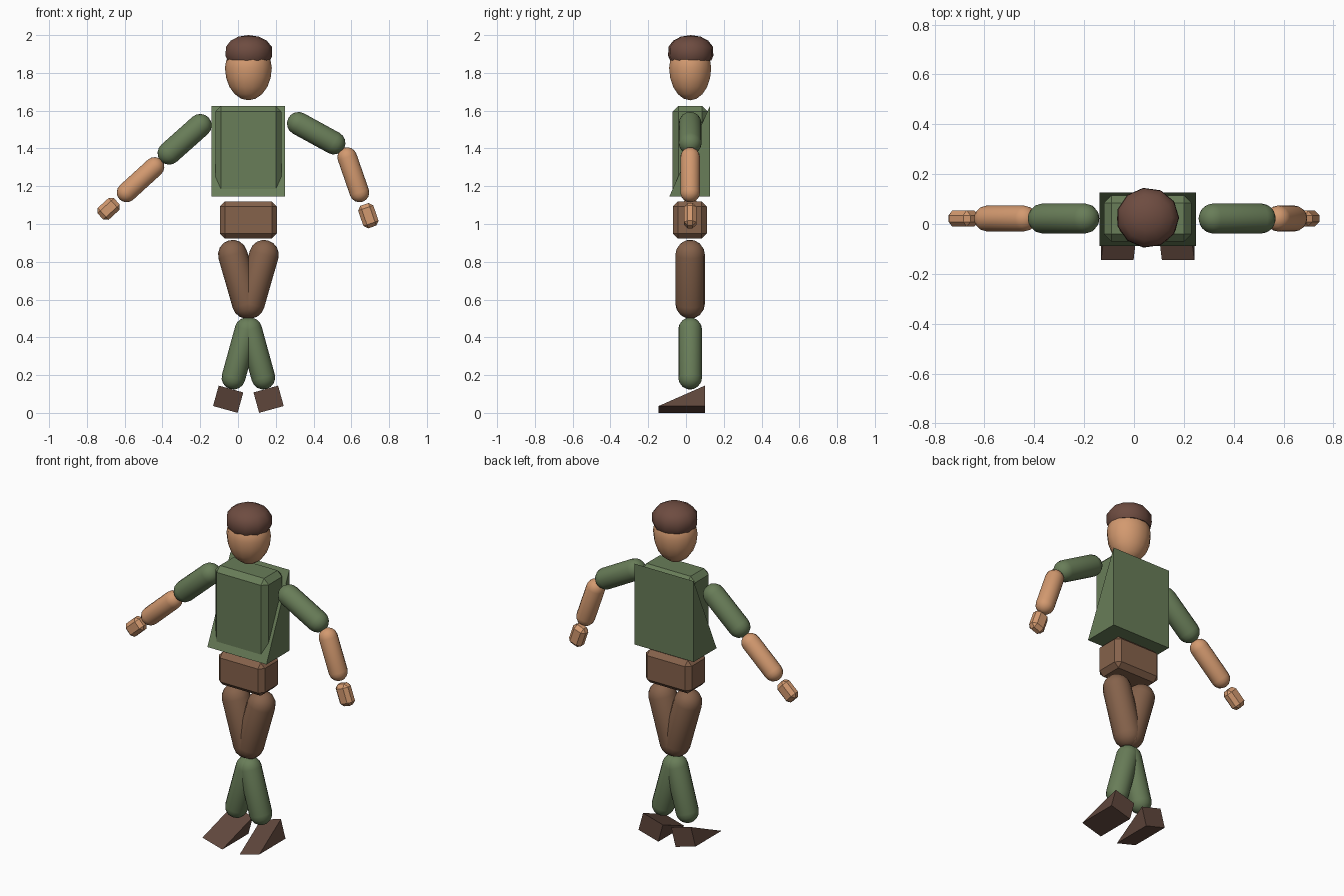
import bpy, bmesh, math
from mathutils import Matrix, Vector

if "Cube" in bpy.data.objects:
    bpy.data.objects.remove(bpy.data.objects["Cube"])

CX, CY = 0.055, 0.022   # body axis


def material(name, rgb):
    m = bpy.data.materials.new(name)
    m.diffuse_color = (*rgb, 1)
    m.use_nodes = True
    m.node_tree.nodes["Principled BSDF"].inputs["Base Color"].default_value = m.diffuse_color
    return m


GREEN = material("green_cloth", (0.14, 0.205, 0.098))
BROWN = material("brown_cloth", (0.235, 0.122, 0.07))
SKIN = material("skin", (0.65, 0.32, 0.16))
HAT = material("cap_brown", (0.155, 0.072, 0.052))
SHOE = material("shoe_brown", (0.115, 0.062, 0.045))


def finish(name, bm, mat, loc, tilt=0, smooth=None):
    bmesh.ops.recalc_face_normals(bm, faces=bm.faces)
    bm.transform(Matrix.Translation(loc) @ Matrix.Rotation(tilt, 4, 'Y'))
    me = bpy.data.meshes.new(name)
    bm.to_mesh(me)
    bm.free()
    me.materials.append(mat)
    ob = bpy.data.objects.new(name, me)
    bpy.context.collection.objects.link(ob)
    if smooth:
        bpy.ops.object.select_all(action='DESELECT')
        ob.select_set(True)
        bpy.context.view_layer.objects.active = ob
        bpy.ops.object.shade_smooth_by_angle(angle=math.radians(smooth))
    return ob


def block(name, size, loc, mat, bevel, tilt=0):
    """Chamfered box."""
    bm = bmesh.new()
    bmesh.ops.create_cube(bm, size=1)
    bmesh.ops.scale(bm, vec=size, verts=bm.verts)
    bmesh.ops.bevel(bm, geom=bm.edges[:], offset=bevel, segments=1, affect='EDGES')
    return finish(name, bm, mat, loc, tilt)


def wedge(name, size, loc, mat, tilt=0):
    """Triangular prism: upright back, flat bottom, slope falling to the front."""
    bm = bmesh.new()
    w, d, h = (s / 2 for s in size)
    prof = [bm.verts.new((-w, y, z)) for y, z in ((-d, -h), (d, -h), (d, h))]
    face = bm.faces.new(prof)
    ext = bmesh.ops.extrude_face_region(bm, geom=[face], use_keep_orig=True)
    moved = [v for v in ext["geom"] if isinstance(v, bmesh.types.BMVert)]
    bmesh.ops.translate(bm, vec=(2 * w, 0, 0), verts=moved)
    return finish(name, bm, mat, loc, tilt)


def lathe(name, profile, loc, mat, tilt=0, segs=16, y_scale=1.0, smooth=60):
    """Revolve (radius, z) points around z."""
    bm = bmesh.new()
    pts = [bm.verts.new((r, 0, z)) for r, z in profile]
    edges = [bm.edges.new(p) for p in zip(pts, pts[1:])]
    bmesh.ops.spin(bm, geom=pts + edges, cent=(0, 0, 0), axis=(0, 0, 1),
                   angle=math.tau, steps=segs)
    bmesh.ops.remove_doubles(bm, verts=bm.verts, dist=1e-4)
    bmesh.ops.scale(bm, vec=(1, y_scale, 1), verts=bm.verts)
    return finish(name, bm, mat, loc, tilt, smooth)


def arc(r, low, high, start, n):
    """Quarter-ellipse steps from the bottom pole to the top pole."""
    out = []
    for i in range(n + 1):
        a = start + math.pi * i / n
        s = math.sin(a)
        out.append((r * max(math.cos(a), 0), s * (low if s < 0 else high)))
    return out


def limb(name, a, b, r, mat):
    """Capsule between two (x, z) cap centres."""
    d = Vector((b[0] - a[0], b[1] - a[1]))
    h = d.length / 2
    half = [(r * math.sin(t), h + r * math.cos(t))
            for t in (math.pi / 2 * i / 4 for i in range(5))]
    prof = half + [(x, -z) for x, z in reversed(half)]
    mid = ((a[0] + b[0]) / 2, CY, (a[1] + b[1]) / 2)
    return lathe(name, prof, mid, mat, math.atan2(d.x, d.y))


# head and cap
lathe("head", arc(0.124, 0.172, 0.12, -math.pi / 2, 10), (CX, CY, 1.827),
      SKIN, segs=14, y_scale=0.92)
lathe("cap", [(0, 2.0), (0.055, 1.992), (0.098, 1.97), (0.124, 1.938),
              (0.126, 1.89), (0.115, 1.866), (0, 1.866)],
      (CX, CY + 0.003, 0), HAT, segs=11, y_scale=0.96, smooth=40)

# torso, sloped jacket and hips
block("torso", (0.35, 0.186, 0.48), (CX, CY, 1.385), GREEN, 0.03)
wedge("jacket", (0.388, 0.215, 0.48), (CX, 0.019, 1.385), GREEN)
block("hips", (0.302, 0.18, 0.196), (CX, CY - 0.002, 1.021), BROWN, 0.027)

# arms (posed differently on each side)
limb("left_upper_arm", (-0.20, 1.522), (-0.365, 1.375), 0.061, GREEN)
limb("left_forearm", (-0.442, 1.302), (-0.59, 1.167), 0.052, SKIN)
block("left_hand", (0.085, 0.066, 0.118), (-0.685, CY, 1.08), SKIN, 0.02,
      math.atan2(0.148, 0.135))
limb("right_upper_arm", (0.32, 1.532), (0.508, 1.429), 0.061, GREEN)
limb("right_forearm", (0.578, 1.354), (0.643, 1.167), 0.052, SKIN)
block("right_hand", (0.085, 0.066, 0.126), (0.69, CY, 1.044), SKIN, 0.02,
      -math.atan2(0.065, 0.187))

# legs and feet, mirrored about the body axis
for side, s in (("left", -1), ("right", 1)):
    limb(side + "_thigh", (CX + s * 0.083, 0.838), (CX + s * 0.008, 0.577), 0.078, BROWN)
    limb(side + "_shin", (CX + s * 0.009, 0.442), (CX + s * 0.079, 0.187), 0.063, GREEN)
    wedge(side + "_foot", (0.135, 0.245, 0.112), (CX + s * 0.107, -0.0225, 0.0723),
          SHOE, -s * math.radians(15.5))
